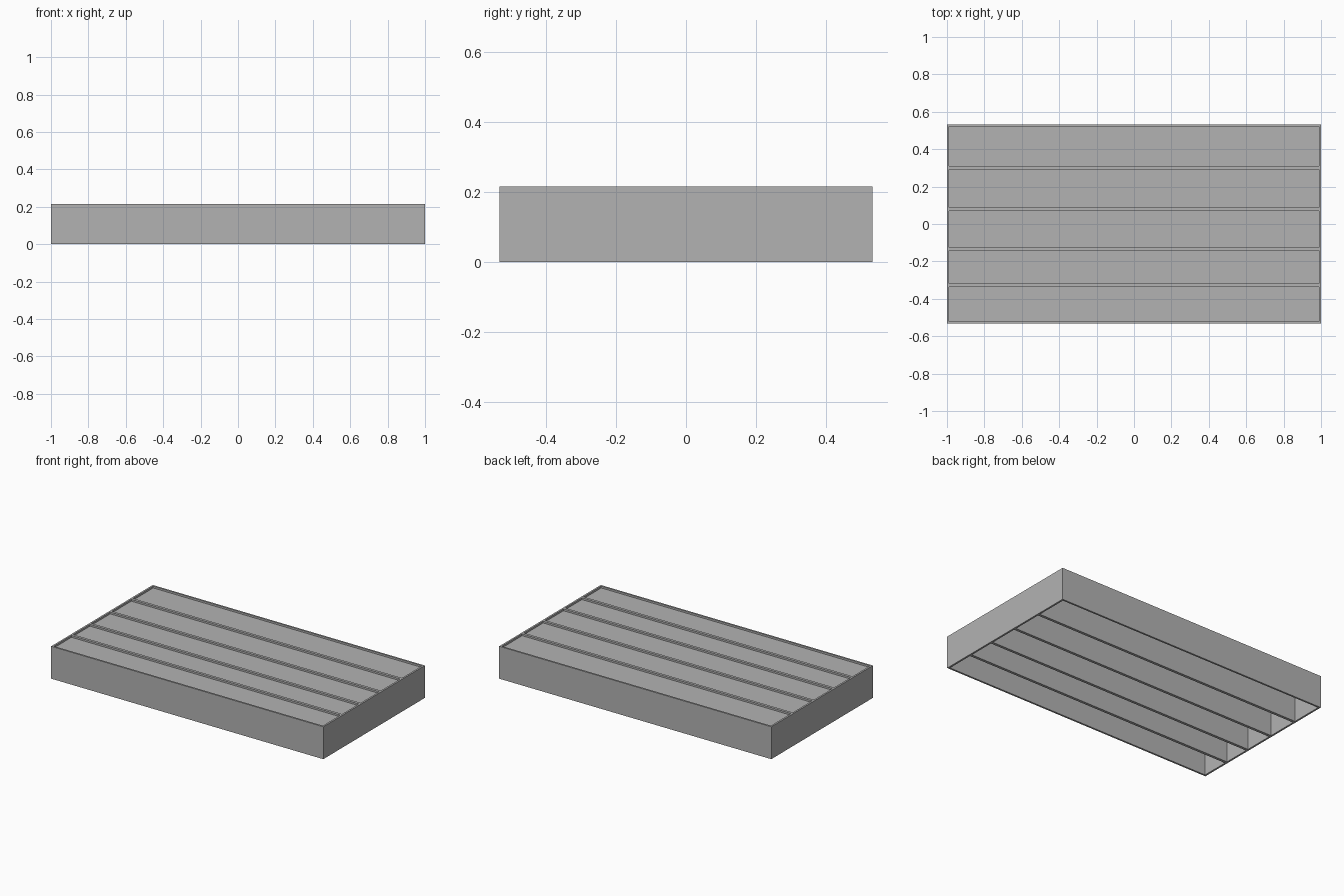
import bpy

cube = bpy.data.objects.get("Cube")
if cube:
    bpy.data.objects.remove(cube, do_unlink=True)

grey = bpy.data.materials.new("plain_grey")
grey.use_nodes = True
colour = (0.45, 0.45, 0.45, 1)
grey.diffuse_color = colour
grey.node_tree.nodes["Principled BSDF"].inputs["Base Color"].default_value = colour

HALF_X, HALF_Y, HEIGHT = 1.0, 0.533, 0.215
WALL = 0.012
PANEL_TOP, PANEL_THICK = HEIGHT - 0.012, 0.012


def box(name, x, y, z):
    """Add a box spanning the given (low, high) ranges."""
    spans = (x, y, z)
    bpy.ops.mesh.primitive_cube_add(size=1, location=[(a + b) / 2 for a, b in spans])
    ob = bpy.context.object
    ob.name = name
    ob.scale = [b - a for a, b in spans]
    bpy.ops.object.transform_apply(location=False, rotation=False, scale=True)
    ob.data.materials.append(grey)


# Outer frame
inner_x = (-HALF_X + WALL, HALF_X - WALL)
full_z = (0, HEIGHT)
box("right_end_wall", (-HALF_X, inner_x[0]), (-HALF_Y, HALF_Y), full_z)
box("left_end_wall", (inner_x[1], HALF_X), (-HALF_Y, HALF_Y), full_z)
box("front_wall", inner_x, (-HALF_Y, -HALF_Y + WALL), full_z)
box("back_wall", inner_x, (HALF_Y - WALL, HALF_Y), full_z)

# Bays from front to back: a recessed top panel each, with ribs in between
bays = [(-HALF_Y + WALL, -0.337), (-0.319, -0.143), (-0.125, 0.07),
        (0.088, 0.291), (0.309, HALF_Y - WALL)]
for i, bay in enumerate(bays):
    box(f"top_panel_{i + 1}", inner_x, bay, (PANEL_TOP - PANEL_THICK, PANEL_TOP))
    if i:
        box(f"rib_{i}", inner_x, (bays[i - 1][1], bay[0]), full_z)
